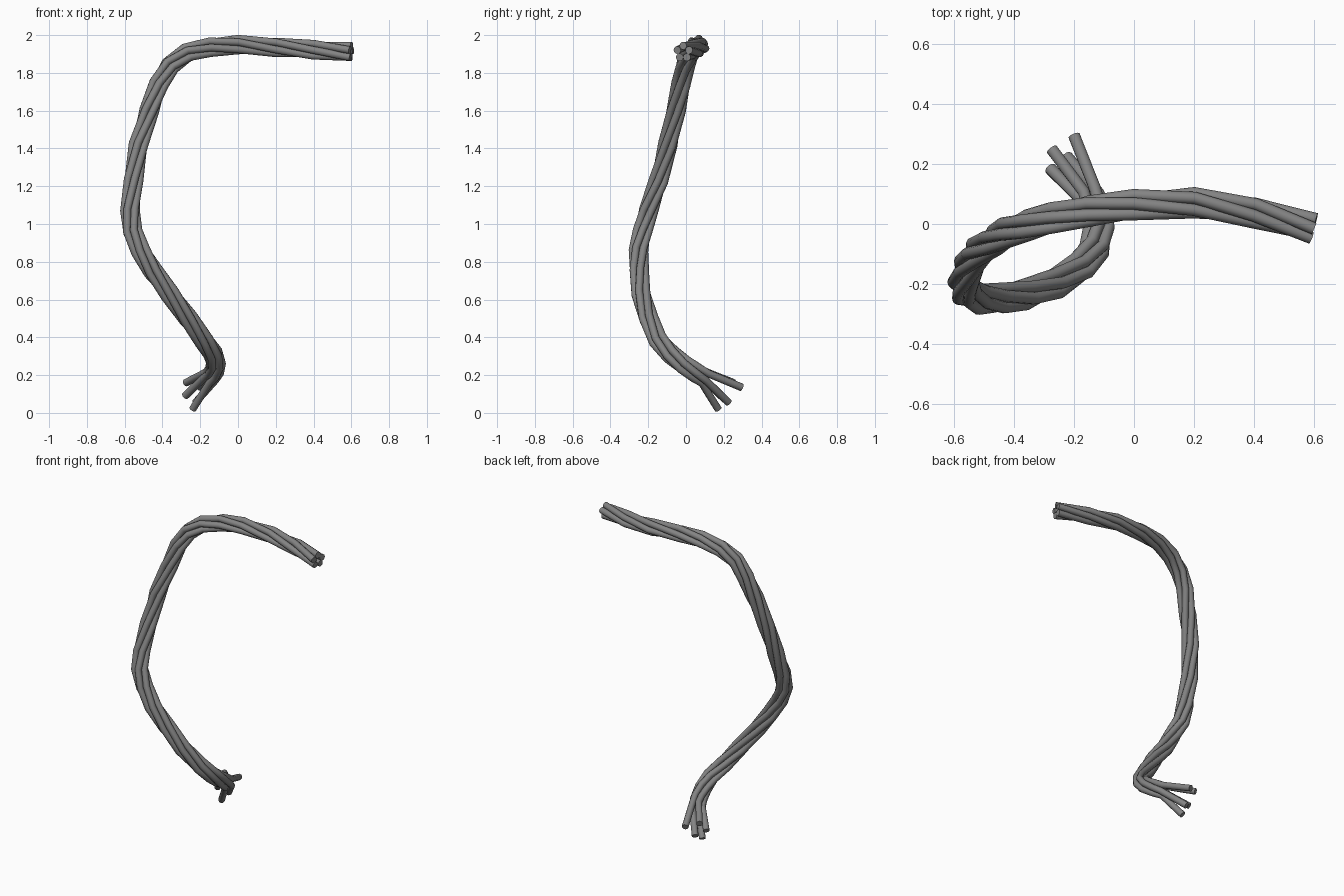
import bpy, math
from mathutils import Vector, Quaternion

cube = bpy.data.objects.get("Cube")
if cube:
    bpy.data.objects.remove(cube)

STRANDS = 5
RING = 0.034      # distance of each strand from the cable's centre line
RADIUS = 0.0205   # strand radius
STEP = math.tau / STRANDS
TURNS = 2.1       # approximate number of twists along the cable

# Centre line from the free tip down to where the strands separate
path = [Vector(p) for p in (
    (0.6, -0.015, 1.91), (0.4, 0.04, 1.923), (0.2, 0.07, 1.937), (0, 0.063, 1.948),
    (-0.15, 0.045, 1.937), (-0.27, 0.02, 1.905), (-0.36, -0.005, 1.84),
    (-0.42, -0.025, 1.74), (-0.47, -0.055, 1.6), (-0.525, -0.095, 1.42),
    (-0.555, -0.145, 1.23), (-0.57, -0.2, 1.07), (-0.56, -0.23, 0.96),
    (-0.515, -0.25, 0.86), (-0.45, -0.25, 0.75), (-0.36, -0.235, 0.63),
    (-0.265, -0.2, 0.5), (-0.18, -0.145, 0.385), (-0.13, -0.08, 0.31),
    (-0.117, -0.015, 0.255), (-0.128, 0.05, 0.215), (-0.15, 0.1, 0.188))]

# Splayed tips, in order around the cable
tips = [Vector(p) for p in (
    (-0.2, 0.295, 0.135), (-0.225, 0.225, 0.055), (-0.24, 0.17, 0.02),
    (-0.28, 0.185, 0.09), (-0.275, 0.25, 0.16))]
tip_centre = sum(tips, Vector()) / STRANDS

grey = bpy.data.materials.new("cable grey")
grey.use_nodes = True
colour = (0.23, 0.23, 0.23, 1)
grey.diffuse_color = colour
grey.node_tree.nodes["Principled BSDF"].inputs["Base Color"].default_value = colour


def tangents(points):
    last = len(points) - 1
    return [(points[min(i + 1, last)] - points[max(i - 1, 0)]).normalized()
            for i in range(last + 1)]


def transported_frames(points):
    """Carry an upright direction along the path without adding twist."""
    tans = tangents(points)
    up = Vector((0, 0, 1))
    up = (up - up.dot(tans[0]) * tans[0]).normalized()
    frames = []
    for i, t in enumerate(tans):
        if i:
            up = tans[i - 1].rotation_difference(t) @ up
            up = (up - up.dot(t) * t).normalized()
        frames.append((t, up))
    return frames


frames = transported_frames(path)
lengths = [0.0]
for a, b in zip(path, path[1:]):
    lengths.append(lengths[-1] + (b - a).length)

# Adjust the twist so the strands run straight on into the splayed tips
t_end, up_end = frames[-1]
offset = tips[0] - tip_centre
tip_angle = math.atan2(offset.dot(t_end.cross(up_end)), offset.dot(up_end))
shift = round((TURNS * math.tau - tip_angle) / STEP)
twist = tip_angle + shift * STEP


def make_strand(k):
    points = []
    for p, (t, up), s in zip(path, frames, lengths):
        angle = k * STEP + twist * s / lengths[-1]
        points.append(p + Quaternion(t, angle) @ up * RING)
    points.append(tips[(k + shift) % STRANDS])

    curve = bpy.data.curves.new("strand_path", "CURVE")
    curve.dimensions = "3D"
    curve.bevel_depth = RADIUS
    curve.bevel_resolution = 3
    curve.use_fill_caps = True
    spline = curve.splines.new("POLY")
    spline.points.add(len(points) - 1)
    for point, co in zip(spline.points, points):
        point.co = (*co, 1)
    curve.materials.append(grey)

    obj = bpy.data.objects.new(f"cable_strand_{k + 1}", curve)
    bpy.context.collection.objects.link(obj)
    bpy.ops.object.select_all(action="DESELECT")
    obj.select_set(True)
    bpy.context.view_layer.objects.active = obj
    bpy.ops.object.convert(target="MESH")
    bpy.ops.object.shade_smooth_by_angle(angle=math.radians(40))


for k in range(STRANDS):
    make_strand(k)
